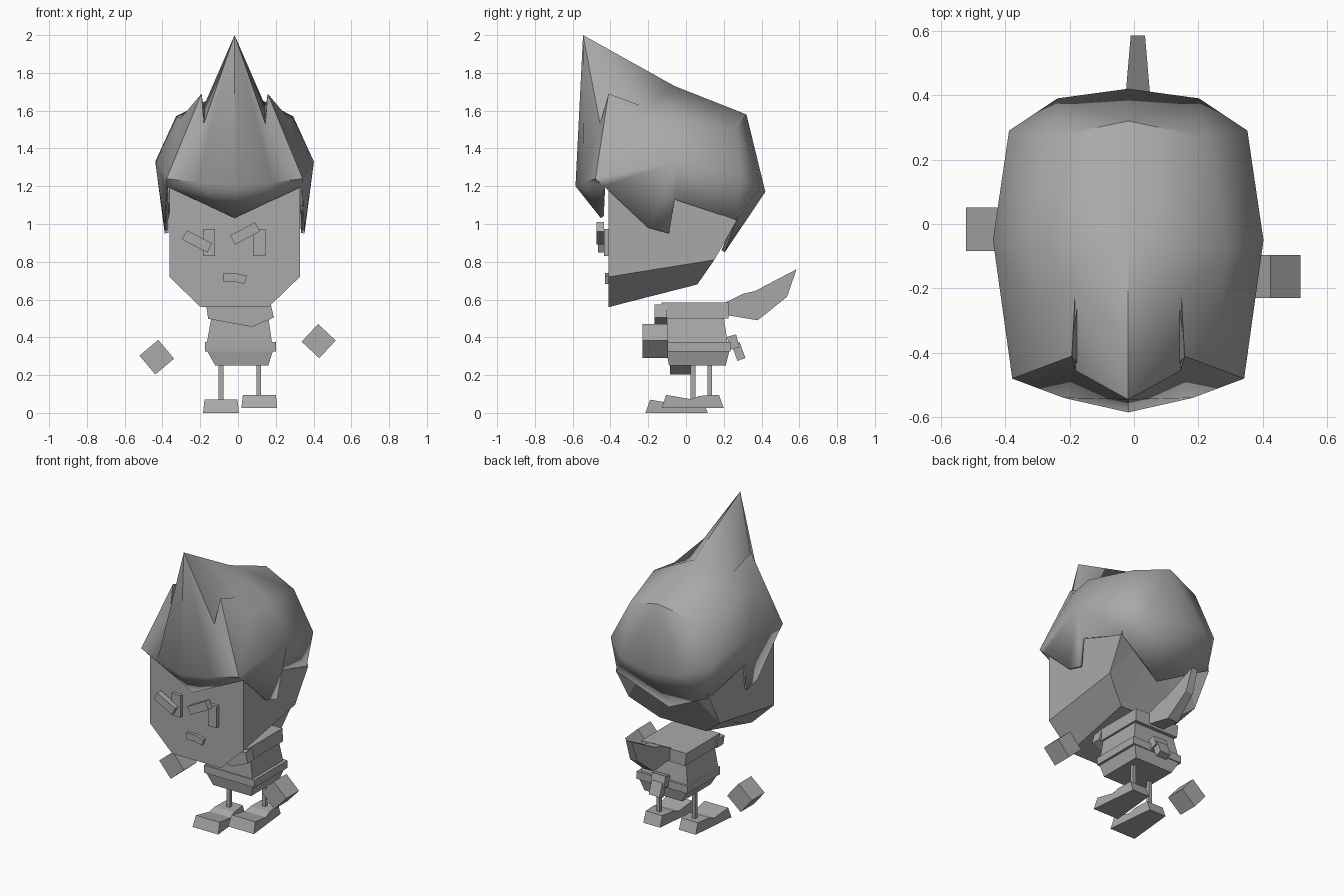
import bpy, bmesh, math
from mathutils import Matrix, Vector

if "Cube" in bpy.data.objects:
    bpy.data.objects.remove(bpy.data.objects["Cube"])

grey = bpy.data.materials.new("grey")
grey.diffuse_color = (0.4, 0.4, 0.4, 1)
grey.use_nodes = True
grey.node_tree.nodes["Principled BSDF"].inputs["Base Color"].default_value = grey.diffuse_color


def make(name, verts, faces, loc=(0, 0, 0), mirror=False):
    """Mesh object from points and faces, optionally mirrored across local x."""
    bm = bmesh.new()
    for s in ((1, -1) if mirror else (1,)):
        vs = [bm.verts.new((x * s, y, z)) for x, y, z in verts]
        for f in faces:
            bm.faces.new([vs[i] for i in f])
    if mirror:
        bmesh.ops.remove_doubles(bm, verts=bm.verts, dist=0.0005)
    bmesh.ops.recalc_face_normals(bm, faces=bm.faces)
    me = bpy.data.meshes.new(name)
    bm.to_mesh(me)
    bm.free()
    me.materials.append(grey)
    ob = bpy.data.objects.new(name, me)
    ob.location = loc
    bpy.context.collection.objects.link(ob)
    return ob


def loft(name, rings, loc=(0, 0, 0)):
    """Closed solid through rings with equal point counts."""
    n = len(rings[0])
    verts = [p for r in rings for p in r]
    faces = [list(range(n)), list(range(len(verts) - n, len(verts)))]
    for k in range(len(rings) - 1):
        for i in range(n):
            j = (i + 1) % n
            faces.append([k * n + i, k * n + j, (k + 1) * n + j, (k + 1) * n + i])
    return make(name, verts, faces, loc)


def stack(name, levels):
    """Tapered block through rectangles (x0, x1, y0, y1, z)."""
    return loft(name, [[(a, c, z), (b, c, z), (b, d, z), (a, d, z)]
                       for a, b, c, d, z in levels])


def box(name, centre, size, axis='Y', angle=0):
    """Box turned about one axis."""
    x, y, z = (s / 2 for s in size)
    rot = Matrix.Rotation(math.radians(angle), 3, axis)
    c = Vector(centre)
    return loft(name, [[tuple(c + rot @ Vector((a * x, b * y, h * z)))
                        for a, b in ((-1, -1), (1, -1), (1, 1), (-1, 1))]
                       for h in (-1, 1)])


def plate(name, outline, y0, y1):
    """Outline in x, z pushed along y."""
    return loft(name, [[(x, y, z) for x, z in outline] for y in (y0, y1)])


CX = -0.018  # centre line of head and hair

# Head: chamfered jaw, sloping up at the back
def head_ring(pts):
    return pts + [(-x, y, z) for x, y, z in reversed(pts)]

loft("head", [
    head_ring([(.345, -.41, 1.27), (.345, -.41, .72), (.18, -.41, .56)]),
    head_ring([(.345, .27, 1.02), (.335, .15, .81), (.17, .06, .68)]),
    head_ring([(.30, .30, 1.25), (.2, .24, 1.0), (.1, .2, .92)]),
], (CX, 0, 0))

# Hair: half shell with crest, side tuft, sideburn and nape, then mirrored
P = {
    'tip': (0, -.545, 2.0), 'crown': (0, -.06, 1.73), 'rear': (0, .32, 1.58),
    'back': (0, .42, 1.17), 'nape': (0, .205, .85),
    'brow': (0, -.585, 1.2), 'fringe': (0, -.45, 1.03),
    'tuft': (.175, -.41, 1.69), 'notch': (.163, -.455, 1.53),
    'brow2': (.2, -.54, 1.22), 'corner': (.36, -.48, 1.24),
    'temple': (.36, -.435, 1.2),
    'valley': (.165, -.22, 1.62), 'dip': (.285, -.26, 1.56),
    'upside': (.31, -.08, 1.57), 'uprear': (.24, .27, 1.51),
    'side': (.42, -.05, 1.33), 'rearside': (.37, .29, 1.25),
    'rearmid': (.22, .39, 1.19),
    'burn1': (.37, -.2, .98), 'burn2': (.37, -.09, .95),
    'burn3': (.375, -.06, 1.13), 'behind': (.335, .27, 1.02),
}
F = ["tip brow brow2 notch", "notch brow2 corner", "notch corner tuft",
     "tip notch valley", "tip valley crown", "notch tuft valley",
     "tuft corner dip", "tuft dip valley", "dip corner side",
     "dip side upside", "valley dip upside", "valley upside crown",
     "crown upside uprear rear", "upside side rearside uprear",
     "rear uprear rearmid back", "uprear rearside rearmid",
     "brow fringe brow2", "brow2 fringe temple corner",
     "corner temple burn1 side", "side burn1 burn2 burn3",
     "side burn3 behind rearside", "rearside behind rearmid",
     "rearmid behind nape back"]
names = list(P)
hair = make("hair", list(P.values()),
            [[names.index(w) for w in f.split()] for f in F], (CX, 0, 0), True)
bpy.context.view_layer.objects.active = hair
hair.select_set(True)
bpy.ops.object.shade_smooth_by_angle(angle=math.radians(50))
hair.select_set(False)
shell = hair.modifiers.new("thickness", 'SOLIDIFY')
shell.thickness = 0.02
shell.offset = -1

# Face
for side, x in (("left", -.153), ("right", .113)):
    box(side + "_eye", (x, -.418, .902), (.065, .03, .145))
box("left_eyebrow", (-.217, -.445, .908), (.15, .04, .055), 'Y', 27)
box("right_eyebrow", (.037, -.455, .95), (.15, .04, .055), 'Y', -28)
plate("mouth", [(-.08, .738), (-.015, .74), (.048, .725), (.033, .683),
                (-.015, .695), (-.08, .695)], -.43, -.40)

# Body
stack("torso", [(-.165, .18, -.105, .22, .37), (-.14, .16, -.1, .2, .51)])
stack("belt", [(-.175, .2, -.11, .235, .325), (-.175, .2, -.11, .235, .375)])
stack("hips", [(-.12, .16, -.09, .21, .25), (-.165, .185, -.105, .23, .33)])
stack("collar", [(-.15, .175, -.12, .225, .5), (-.16, .17, -.13, .225, .585)])
plate("scarf_front", [(-.167, .56), (.174, .573), (.19, .505),
                      (.075, .455), (-.158, .498)], -.168, -.10)

# Scarf tail, tapering towards its tip
tail = [(.20, .58), (.30, .63), (.365, .645), (.585, .76),
        (.535, .615), (.38, .49), (.20, .52)]
loft("scarf_tail", [[(.012 + s * (.055 - .085 * max(0, y - .2)), y, z)
                     for y, z in tail] for s in (-1, 1)])

# Pouch on the back of the belt
box("pouch", (.015, .25, .375), (.10, .05, .07), 'X', 15)
box("pouch_flap", (.015, .278, .325), (.08, .045, .09), 'X', 20)

# Hands float beside the body
box("left_hand", (-.43, -.017, .295), (.13, .135, .13), 'Y', -40)
box("right_hand", (.427, -.163, .38), (.128, .135, .128), 'Y', 43)

# Legs and feet
foot = [(0, 0), (.025, .07), (.155, .048), (.2, .065), (.305, .07), (.33, 0)]
for side, lx, ly, fx, fy, fz in (("left", -.09, .037, -.09, -.215, 0),
                                 ("right", .11, .125, .113, -.13, .025)):
    box(side + "_leg", (lx, ly, fz + .14), (.024, .024, .24))
    loft(side + "_foot", [[(fx + s * (.095 - .1 * y) * (1 - .8 * z), fy + y, fz + z)
                           for y, z in foot] for s in (-1, 1)])
